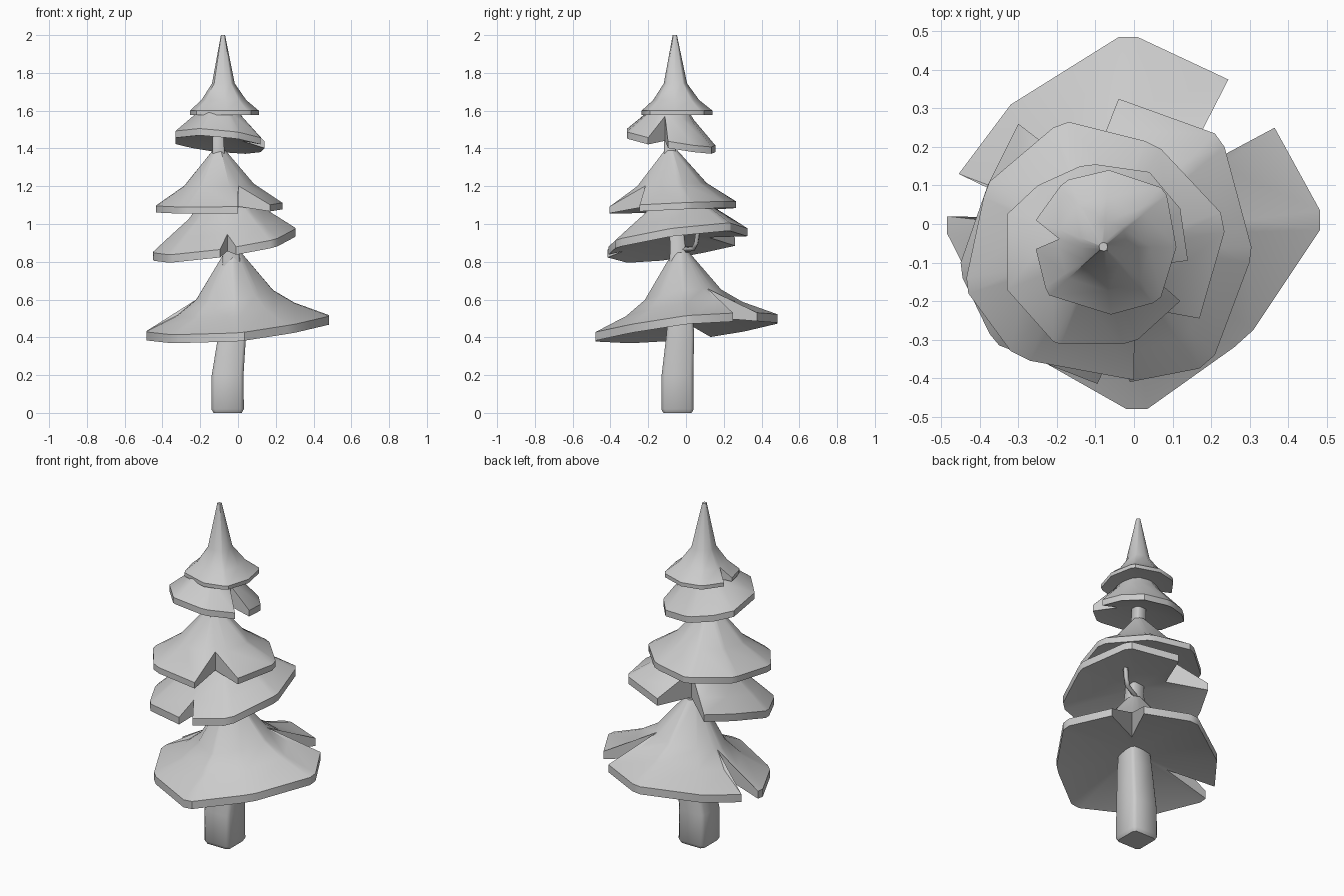
import bpy, bmesh
from mathutils import Vector

if "Cube" in bpy.data.objects:
    bpy.data.objects.remove(bpy.data.objects["Cube"])


def finish(name, bm, angle=0.6):
    bmesh.ops.recalc_face_normals(bm, faces=bm.faces)
    me = bpy.data.meshes.new(name)
    bm.to_mesh(me)
    bm.free()
    ob = bpy.data.objects.new(name, me)
    bpy.context.collection.objects.link(ob)
    bpy.ops.object.select_all(action='DESELECT')
    ob.select_set(True)
    bpy.context.view_layer.objects.active = ob
    bpy.ops.object.shade_smooth_by_angle(angle=angle)
    return ob


def face(bm, *verts):
    v = list(dict.fromkeys(verts))
    if len(v) > 2:
        bm.faces.new(v)


def tier(name, apex, rim_z, tilt, profile, rim, thick, hollow):
    """Tilted skirt of foliage. An integer in the rim is a notch reaching in to that profile ring."""
    bm = bmesh.new()
    apex = Vector(apex)
    n = len(rim)
    tops, bottoms = [], []
    for i, p in enumerate(rim):
        notch = isinstance(p, int)
        if notch:
            a, b = rim[i - 1], rim[(i + 1) % n]
            p = ((a[0] + b[0]) / 2, (a[1] + b[1]) / 2)
        dx, dy = p[0] - apex.x, p[1] - apex.y
        rz = rim_z + tilt[0] * dx + tilt[1] * dy
        last = rim[i] if notch else len(profile) - 1
        col = [bm.verts.new((apex.x + t * dx, apex.y + t * dy, rz + h * (apex.z - rz)))
               for t, h in profile[:last + 1]]
        col += [col[-1]] * (len(profile) - len(col))
        tops.append(col)
        t = profile[last][0]
        low = rz - thick
        mid = rim_z - thick + hollow
        bottoms.append(bm.verts.new((apex.x + t * dx, apex.y + t * dy, mid + t * (low - mid))))
    centre = bm.verts.new((apex.x, apex.y, rim_z - thick + hollow))
    for i in range(n):
        j = (i + 1) % n
        a, b = tops[i], tops[j]
        for k in range(len(profile) - 1):
            face(bm, a[k], a[k + 1], b[k + 1], b[k])
        face(bm, a[-1], bottoms[i], bottoms[j], b[-1])
        face(bm, bottoms[i], centre, bottoms[j])
    face(bm, *[c[0] for c in tops])
    return finish(name, bm)


# Trunk: chamfered square section swept up a bent path (x, y, z, half width)
bm = bmesh.new()
path = [(-.055, -.045, 0, .075), (-.055, -.045, .02, .086), (-.055, -.045, .2, .084),
        (-.03, -.03, .42, .073), (-.025, -.03, .6, .06), (-.04, -.045, .9, .04),
        (-.1, -.085, 1.3, .033), (-.105, -.085, 1.45, .03), (-.085, -.065, 1.65, .025)]
section = [(1, .8), (.8, 1), (-.8, 1), (-1, .8), (-1, -.8), (-.8, -1), (.8, -1), (1, -.8)]
rings = [[bm.verts.new((x + u * r, y + v * r, z)) for u, v in section] for x, y, z, r in path]
for lo, hi in zip(rings, rings[1:]):
    for i in range(8):
        face(bm, lo[i], lo[(i + 1) % 8], hi[(i + 1) % 8], hi[i])
face(bm, *rings[0])
face(bm, *rings[-1])
finish("trunk", bm, 0.9)

# Small bent twig under the second tier
cu = bpy.data.curves.new("twig", 'CURVE')
cu.dimensions = '3D'
cu.bevel_depth = 0.014
cu.bevel_resolution = 0
cu.use_fill_caps = True
sp = cu.splines.new('POLY')
pts = [(-.03, -.02, .865), (.08, .04, .87), (.1, .055, .9), (.115, .065, .97)]
sp.points.add(len(pts) - 1)
for p, co in zip(sp.points, pts):
    p.co = (*co, 1)
bpy.context.collection.objects.link(bpy.data.objects.new("twig", cu))

# Foliage tiers, bottom to top
tier("foliage_bottom", (-.03, -.03, .85), .467, (.085, .1),
     [(.09, 1), (.42, .4), (.64, .2), (1, 0)],
     [(.365, .25), (.483, .035), (.483, -.015), (.31, -.275), (.26, -.32), (.035, -.48),
      (-.02, -.48), (-.32, -.31), (-.36, -.27), (-.485, -.025), (-.485, .02), 1,
      (-.455, .13), (-.32, .31), (-.04, .485), (.01, .485), (.245, .375), 1],
     .045, .1)

tier("foliage_lower_middle", (-.07, -.05, 1.24), .92, (.16, .14),
     [(.1, 1), (.5, .45), (.78, .2), (1, 0)],
     [(-.04, .325), (.21, .235), (.235, .2), (.305, -.06), (.3, -.1), (.21, -.34), (.17, -.375),
      (-.01, -.41), 2, (-.095, -.415), (-.35, -.315), (-.375, -.285), (-.445, -.14),
      (-.45, -.1), (-.38, .1), (-.3, .26), 1],
     .042, .07)

tier("foliage_upper_middle", (-.1, -.08, 1.39), 1.105, (.015, .045),
     [(.1, 1), (.55, .36), (1, 0)],
     [(.17, -.245), (.235, -.02), (.225, .03), (.07, .195), (.03, .215), (-.17, .265),
      (-.21, .25), (-.375, .11), (-.39, .07), (-.435, -.14), (-.43, -.18), (-.32, -.33),
      (-.27, -.355), (0, -.405), 1],
     .035, .06)

tier("foliage_upper", (-.09, -.075, 1.72), 1.455, (-.09, -.17),
     [(.08, 1), (.5, .45), (1, 0)],
     [(.14, -.095), (.12, .04), (.04, .135), (-.1, .155), (-.14, .15), (-.25, .1), (-.33, .025),
      (-.33, -.17), (-.21, -.305), (-.19, -.312), (-.03, -.312), (.01, -.3), (.12, -.2), 1],
     .036, .05)

tier("foliage_top", (-.08, -.06, 2.0), 1.6, (0, 0),
     [(.06, 1), (.33, .36), (.65, .14), (1, 0)],
     [(-.065, .14), (.07, .095), (.085, .075), (.11, -.06), (.07, -.19), (.05, -.205),
      (-.06, -.235), (-.22, -.185), (-.23, -.165), (-.255, -.065), 2, (-.255, .01), (-.19, .1),
      (-.17, .115)],
     .022, .03)
